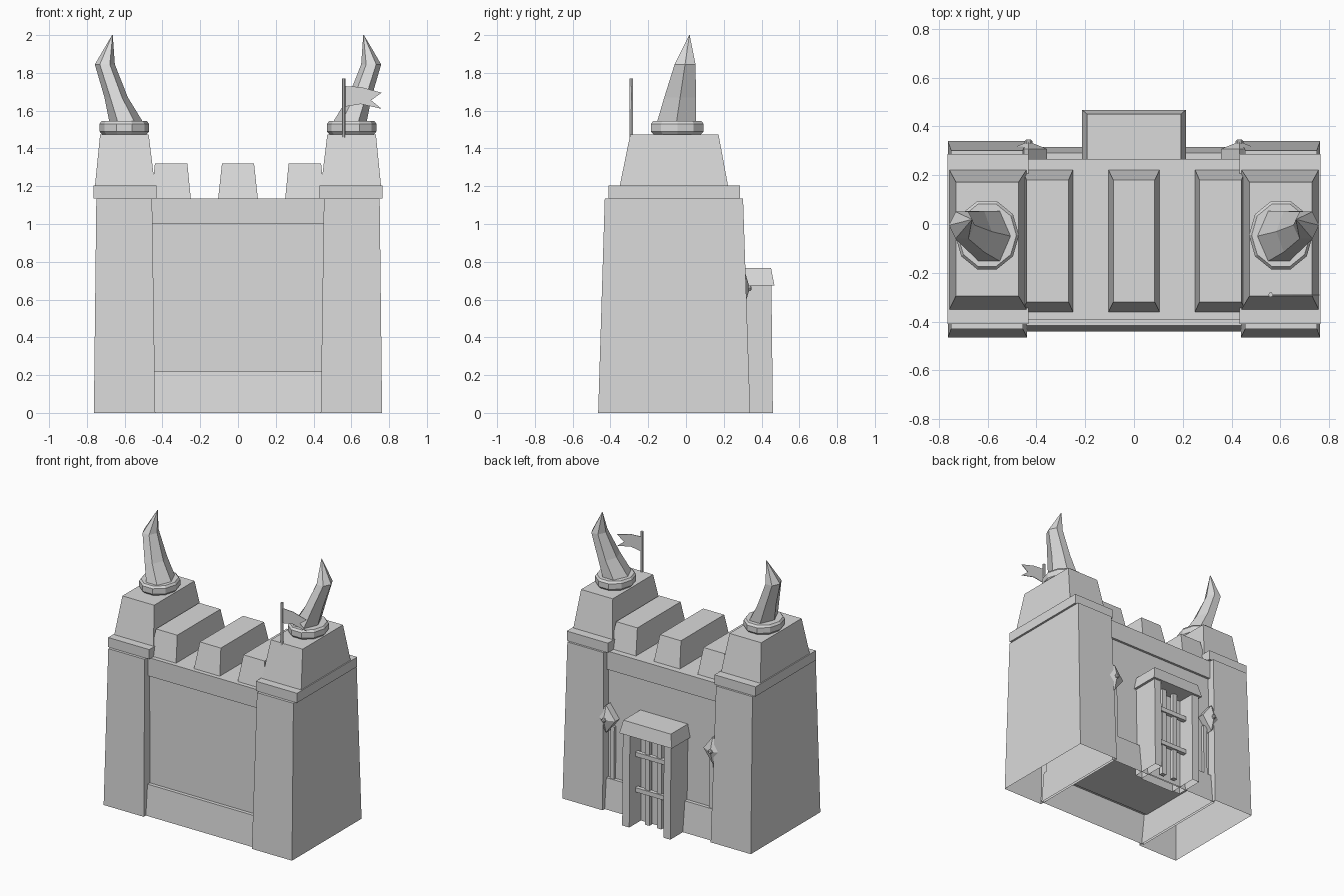
import bpy, bmesh
from math import cos, sin, tau

if "Cube" in bpy.data.objects:
    bpy.data.objects.remove(bpy.data.objects["Cube"])

GREY = (0.7, 0.7, 0.7, 1)
stone = bpy.data.materials.new("stone_grey")
stone.use_nodes = True
stone.diffuse_color = GREY
for node in stone.node_tree.nodes:
    if node.type == 'BSDF_PRINCIPLED':
        node.inputs["Base Color"].default_value = GREY

MID = -0.0625  # middle of the wall's depth


def add_mesh(name, verts, faces):
    bm = bmesh.new()
    vs = [bm.verts.new(v) for v in verts]
    for f in faces:
        bm.faces.new([vs[i] for i in f])
    bmesh.ops.recalc_face_normals(bm, faces=bm.faces)
    mesh = bpy.data.meshes.new(name)
    bm.to_mesh(mesh)
    bm.free()
    mesh.materials.append(stone)
    obj = bpy.data.objects.new(name, mesh)
    bpy.context.collection.objects.link(obj)
    return obj


def loft(name, rings, bottom=True):
    """Bridge equal-sized rings of points and cap the ends."""
    n = len(rings[0])
    faces = [(r * n + i, r * n + (i + 1) % n, (r + 1) * n + (i + 1) % n, (r + 1) * n + i)
             for r in range(len(rings) - 1) for i in range(n)]
    if bottom:
        faces.append(tuple(range(n)))
    faces.append(tuple(range((len(rings) - 1) * n, len(rings) * n)))
    return add_mesh(name, [p for ring in rings for p in ring], faces)


def rect(x0, x1, y0, y1, z, side=1):
    return [(side * x0, y0, z), (side * x1, y0, z), (side * x1, y1, z), (side * x0, y1, z)]


def block(name, low, high, z0, z1, side=1, bottom=True):
    """Tapered block between two rectangles (x0, x1, y0, y1)."""
    return loft(name, [rect(*low, z0, side), rect(*high, z1, side)], bottom)


def wall(name, low, high, z0, z1, bottom=True):
    """Full-width course of the curtain wall, given its half depths."""
    return block(name, (-0.455, 0.455, MID - low, MID + low),
                 (-0.455, 0.455, MID - high, MID + high), z0, z1, bottom=bottom)


def oval(cx, cy, rx, ry, z, n):
    return [(cx + rx * cos(tau * i / n), cy + ry * sin(tau * i / n), z) for i in range(n)]


# Curtain wall: hollow base band, recessed panel and top band
wall("wall_base_band", 0.378, 0.354, 0, 0.22, bottom=False)
wall("wall_panel", 0.328, 0.312, 0.21, 1.0)
wall("wall_top_band", 0.329, 0.329, 1.0, 1.135)

# Middle merlon
block("middle_merlon", (-0.105, 0.105, -0.36, 0.222), (-0.085, 0.085, -0.32, 0.18), 1.135, 1.32)

for side, label in ((1, "left"), (-1, "right")):
    # Tower body, cap and upper storey
    block(label + "_tower", (0.438, 0.763, -0.465, 0.34), (0.455, 0.75, -0.43, 0.302),
          0, 1.135, side, bottom=False)
    block(label + "_tower_cap", (0.432, 0.765, -0.41, 0.287), (0.432, 0.765, -0.41, 0.287),
          1.135, 1.205, side)
    block(label + "_tower_top", (0.44, 0.757, -0.35, 0.222), (0.473, 0.73, -0.295, 0.172),
          1.205, 1.475, side)
    block(label + "_merlon", (0.25, 0.46, -0.36, 0.222), (0.268, 0.44, -0.32, 0.18),
          1.135, 1.32, side)

    # Collar and curved horn
    collar = [(0.118, 1.475), (0.131, 1.49), (0.131, 1.53), (0.12, 1.545)]
    loft(label + "_horn_collar",
         [oval(side * 0.602, -0.046, r, r * 1.12, z, 10) for r, z in collar])
    horn = [(0.59, -0.051, 0.09, 0.12, 1.535), (0.645, -0.031, 0.062, 0.097, 1.67),
            (0.705, -0.005, 0.053, 0.064, 1.845), (0.665, 0.018, 0.002, 0.002, 2.0)]
    loft(label + "_horn", [oval(side * cx, cy, side * rx, ry, z, 6) for cx, cy, rx, ry, z in horn])

    # Pointed boss with a knob, and a thin strip beside the tower, on the back
    cx, cz = side * 0.432, 0.66
    rim = [(cx + 0.075, 0.308, cz), (cx, 0.308, cz + 0.1),
           (cx - 0.075, 0.308, cz), (cx, 0.308, cz - 0.1)]
    back = [(x, 0.26, z) for x, _, z in rim]
    add_mesh(label + "_boss", rim + back + [(cx, 0.338, cz)],
             [(i, (i + 1) % 4, 8) for i in range(4)]
             + [(i, (i + 1) % 4, 4 + (i + 1) % 4, 4 + i) for i in range(4)] + [(4, 5, 6, 7)])
    loft(label + "_boss_knob",
         [[(cx + r * cos(tau * i / 6), y, cz + r * sin(tau * i / 6)) for i in range(6)]
          for r, y in ((0.016, 0.325), (0.016, 0.34), (0.009, 0.346))])
    block(label + "_strip", (0.385, 0.415, 0.24, 0.285), (0.385, 0.415, 0.24, 0.28),
          0.22, 0.6, side)

    # Door post and upright grate bar
    block(label + "_door_post", (0.138, 0.195, 0.25, 0.46), (0.138, 0.195, 0.25, 0.452),
          0, 0.69, side, bottom=False)
    block(label + "_grate_bar", (0.03, 0.066, 0.35, 0.38), (0.03, 0.066, 0.35, 0.38),
          0.01, 0.69, side)

# Lintel, door panel and cross bars
block("door_lintel", (-0.213, 0.213, 0.25, 0.468), (-0.192, 0.192, 0.25, 0.45), 0.675, 0.768)
block("door_panel", (-0.14, 0.14, 0.24, 0.325), (-0.14, 0.14, 0.24, 0.325), 0, 0.68,
      bottom=False)
for i, z in enumerate((0.25, 0.51)):
    block(f"cross_bar_{i + 1}", (-0.14, 0.14, 0.36, 0.39), (-0.14, 0.14, 0.36, 0.39),
          z - 0.016, z + 0.016)

# Flag pole and swallow-tailed flag
loft("flag_pole", [oval(0.56, -0.29, 0.01, 0.01, z, 6) for z in (1.45, 1.77)])
outline = [(0.56, 1.73), (0.65, 1.725), (0.76, 1.695), (0.705, 1.655),
           (0.76, 1.61), (0.65, 1.635), (0.56, 1.62)]
loft("flag", [[(x, y, z) for x, z in outline] for y in (-0.292, -0.288)])
